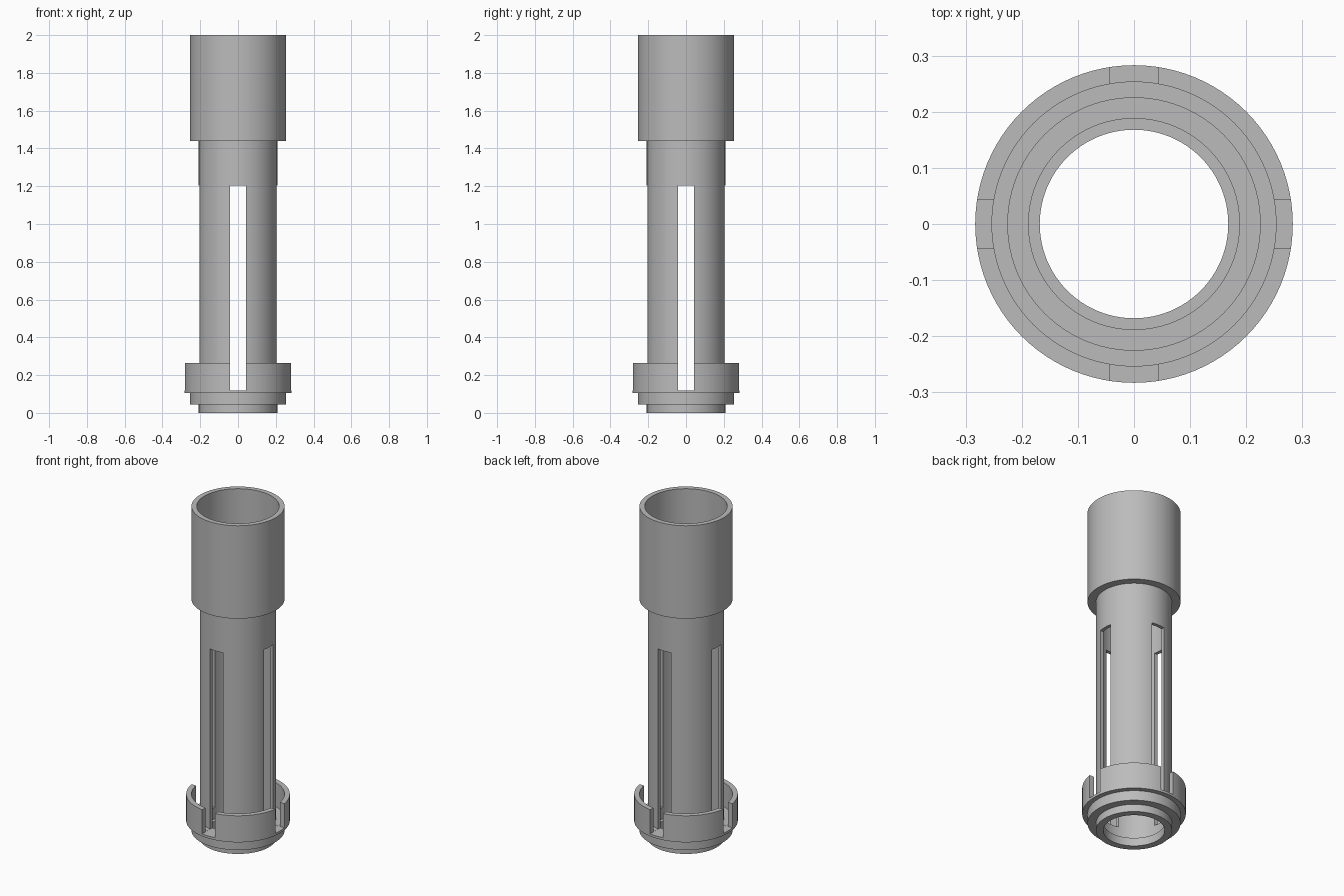
import bpy, bmesh, math

default = bpy.data.objects.get("Cube")
if default:
    bpy.data.objects.remove(default, do_unlink=True)

# One plain grey material
grey = bpy.data.materials.new("plain grey")
grey.use_nodes = True
COLOUR = (0.5, 0.5, 0.5, 1)
grey.diffuse_color = COLOUR
grey.node_tree.nodes["Principled BSDF"].inputs["Base Color"].default_value = COLOUR


def add_object(name, bm):
    bmesh.ops.recalc_face_normals(bm, faces=bm.faces)
    mesh = bpy.data.meshes.new(name)
    bm.to_mesh(mesh)
    bm.free()
    mesh.materials.append(grey)
    obj = bpy.data.objects.new(name, mesh)
    bpy.context.collection.objects.link(obj)
    return obj


def lathe(name, profile, steps=96):
    """Revolve a closed (radius, height) outline around z."""
    bm = bmesh.new()
    verts = [bm.verts.new((r, 0, z)) for r, z in profile]
    edges = [bm.edges.new((v, verts[(i + 1) % len(verts)])) for i, v in enumerate(verts)]
    bmesh.ops.spin(bm, geom=verts + edges, cent=(0, 0, 0), axis=(0, 0, 1),
                   angle=math.tau, steps=steps, use_duplicate=False)
    bmesh.ops.remove_doubles(bm, verts=bm.verts, dist=1e-5)
    return add_object(name, bm)


def box(name, size, centre):
    bm = bmesh.new()
    bmesh.ops.create_cube(bm, size=1)
    bmesh.ops.scale(bm, vec=size, verts=bm.verts)
    bmesh.ops.translate(bm, vec=centre, verts=bm.verts)
    return add_object(name, bm)


# Radii shared by the stepped sections
BORE, TUBE_IN, TUBE_OUT = 0.168, 0.188, 0.208
SOCKET_IN, SOCKET_OUT, SKIRT_OUT = 0.225, 0.254, 0.283
FLOOR, SLOT_TOP, SLOT_WIDTH = 0.12, 1.205, 0.086

# Hollow body: stepped foot, collar cup, slim tube and wide socket
body = lathe("slotted_tube", [
    (BORE, 0), (TUBE_OUT, 0), (TUBE_OUT, 0.045),
    (SOCKET_OUT, 0.045), (SOCKET_OUT, 0.105),
    (SKIRT_OUT, 0.105), (SKIRT_OUT, 0.265), (SOCKET_OUT, 0.265),
    (SOCKET_OUT, FLOOR), (TUBE_OUT, FLOOR),
    (TUBE_OUT, 1.44), (SOCKET_OUT, 1.44),
    (SOCKET_OUT, 2), (SOCKET_IN, 2), (SOCKET_IN, 1.46),
    (TUBE_IN, 1.46), (TUBE_IN, 0.05), (BORE, 0.05),
])

# Four slots, cut by two crossing bars through tube and collar
bottom = FLOOR - 0.0005
height, middle = SLOT_TOP - bottom, (SLOT_TOP + bottom) / 2
bpy.context.view_layer.objects.active = body
for name, size in (("slot_cutter_x", (1, SLOT_WIDTH, height)),
                   ("slot_cutter_y", (SLOT_WIDTH, 1, height))):
    cutter = box(name, size, (0, 0, middle))
    cutter.hide_render = True
    cut = body.modifiers.new(name, "BOOLEAN")
    cut.operation = "DIFFERENCE"
    cut.solver = "EXACT"
    cut.object = cutter
    bpy.ops.object.modifier_apply(modifier=cut.name)
    bpy.data.objects.remove(cutter, do_unlink=True)

# Smooth round walls with crisp steps
for obj in bpy.context.selected_objects:
    obj.select_set(False)
body.select_set(True)
bpy.context.view_layer.objects.active = body
bpy.ops.object.shade_smooth_by_angle(angle=math.radians(30))
